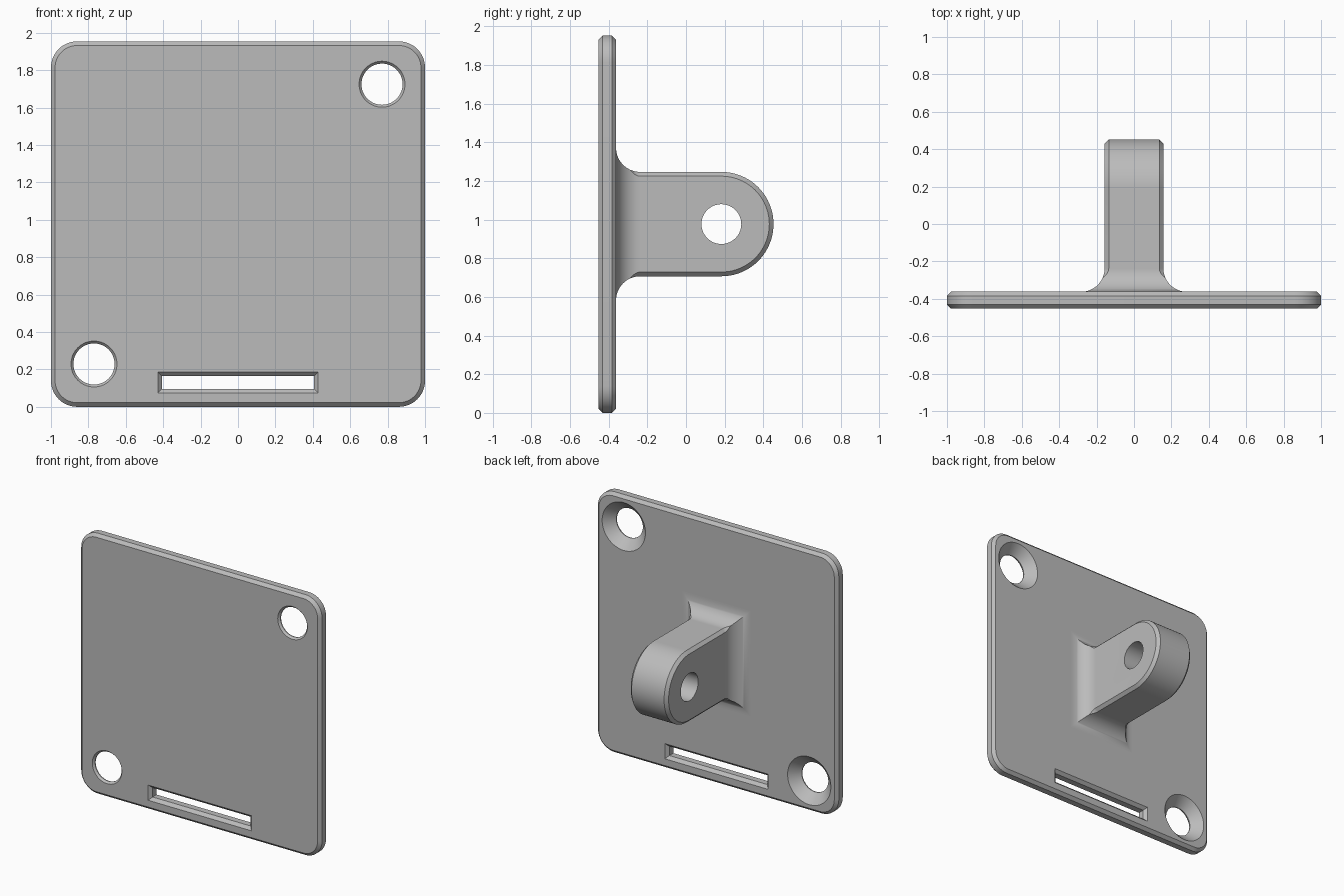
import bpy, bmesh
from math import sin, cos, pi, sqrt, radians

cube = bpy.data.objects.get("Cube")
if cube:
    bpy.data.objects.remove(cube, do_unlink=True)

FRONT, BACK = -0.453, -0.362      # plate faces
HEIGHT = 1.954
MID = HEIGHT / 2
CH = 0.022                        # chamfer on all outer edges
LUG_W, LUG_R, LUG_Y = 0.157, 0.27, 0.183
FILLET = 0.125

grey = bpy.data.materials.new("plain grey")
grey.use_nodes = True
grey.diffuse_color = (0.5, 0.5, 0.5, 1)
grey.node_tree.nodes["Principled BSDF"].inputs["Base Color"].default_value = (0.5, 0.5, 0.5, 1)


def loft(bm, rings, first_cap=True, last_cap=True):
    """Skin a list of closed rings of points."""
    loops = [[bm.verts.new(p) for p in ring] for ring in rings]
    n = len(loops[0])
    for a, b in zip(loops, loops[1:]):
        for i in range(n):
            j = (i + 1) % n
            bm.faces.new((a[i], a[j], b[j], b[i]))
    if first_cap:
        bm.faces.new(loops[0])
    if last_cap:
        bm.faces.new(loops[-1])


def finish(bm, name):
    bmesh.ops.remove_doubles(bm, verts=bm.verts, dist=1e-5)
    bmesh.ops.recalc_face_normals(bm, faces=bm.faces)
    mesh = bpy.data.meshes.new(name)
    bm.to_mesh(mesh)
    bm.free()
    mesh.materials.append(grey)
    obj = bpy.data.objects.new(name, mesh)
    bpy.context.collection.objects.link(obj)
    return obj


def lofted(name, rings):
    bm = bmesh.new()
    loft(bm, rings)
    return finish(bm, name)


def circle(x, y, z, r, n=64):
    return [(x + r * cos(2 * pi * i / n), y, z + r * sin(2 * pi * i / n)) for i in range(n)]


def rect(y, z, w, h):
    return [(sx * w, y, z + sz * h) for sx, sz in ((1, 1), (-1, 1), (-1, -1), (1, -1))]


def rounded_rect(y, inset, radius=0.14, steps=12):
    cx, cz, r = 1 - radius, MID - radius, radius - inset
    pts = []
    for k, (sx, sz) in enumerate(((1, 1), (-1, 1), (-1, -1), (1, -1))):
        for i in range(steps + 1):
            a = (k + i / steps) * pi / 2
            pts.append((sx * cx + r * cos(a), y, MID + sz * cz + r * sin(a)))
    return pts


def cut(obj, cutters):
    """Subtract the cutters, keep the result and drop the cutters."""
    for c in cutters:
        c.hide_render = True
        mod = obj.modifiers.new("cut", 'BOOLEAN')
        mod.operation, mod.solver, mod.object = 'DIFFERENCE', 'EXACT', c
    deps = bpy.context.evaluated_depsgraph_get()
    mesh = bpy.data.meshes.new_from_object(obj.evaluated_get(deps))
    obj.modifiers.clear()
    obj.data = mesh
    for c in cutters:
        bpy.data.objects.remove(c, do_unlink=True)
    mesh.shade_smooth()
    mesh.set_sharp_from_angle(angle=radians(30))


# Chamfered back plate
plate = lofted("mounting_plate", [rounded_rect(FRONT, CH), rounded_rect(FRONT + CH, 0),
                                  rounded_rect(BACK - CH, 0), rounded_rect(BACK, CH)])

# Countersunk screw holes and the chamfered slot
cutters = []
for s in (-1, 1):
    x, z = s * 0.77, MID + s * 0.748
    cutters.append(lofted("screw_hole_cutter", [
        circle(x, FRONT - 0.02, z, 0.14), circle(x, FRONT + 0.015, z, 0.11),
        circle(x, FRONT + 0.022, z, 0.11), circle(x, BACK + 0.02, z, 0.2)]))
levels = ((FRONT - CH, CH), (FRONT + CH, -CH), (BACK - CH, -CH), (BACK + CH, CH))
cutters.append(lofted("slot_cutter", [rect(y, 0.13, 0.429 + d, 0.057 + d) for y, d in levels]))
cut(plate, cutters)

# Lug: round-ended profile with chamfered sides
START = BACK + FILLET


def lug_profile(x, inset, steps=40):
    r = LUG_R - inset
    arc = [(x, LUG_Y + r * cos(a), MID + r * sin(a))
           for a in (-pi / 2 + pi * i / steps for i in range(steps + 1))]
    return [(x, START, MID - r)] + arc + [(x, START, MID + r)]


bm = bmesh.new()
loft(bm, [lug_profile(-LUG_W, CH), lug_profile(-LUG_W + CH, 0),
          lug_profile(LUG_W - CH, 0), lug_profile(LUG_W, CH)])
hidden = [f for f in bm.faces if all(abs(v.co.y - START) < 1e-5 for v in f.verts)]
bmesh.ops.delete(bm, geom=hidden, context='FACES')


# Filleted foot that flares into the plate
def foot_ring(y, flare):
    w, h, c = LUG_W + flare, LUG_R + flare, max(0, CH - 2 * flare)
    return [(x, y, MID + z) for x, z in (
        (w, h - c), (w - c, h), (c - w, h), (-w, h - c),
        (-w, c - h), (c - w, -h), (w - c, -h), (w, c - h))]


steps = 20
rings = [foot_ring(BACK - 0.02, FILLET)]
for i in range(steps + 1):
    a = pi / 2 * i / steps
    rings.append(foot_ring(BACK + FILLET * (1 - cos(a)), FILLET * (1 - sin(a))))
loft(bm, rings, last_cap=False)
bmesh.ops.dissolve_degenerate(bm, dist=1e-6, edges=bm.edges)
lug = finish(bm, "pivot_lug")

# Pivot hole through the lug
bore = [[(x, LUG_Y + 0.103 * cos(2 * pi * i / 64), MID + 0.103 * sin(2 * pi * i / 64))
         for i in range(64)] for x in (-0.3, 0.3)]
cut(lug, [lofted("bore_cutter", bore)])
